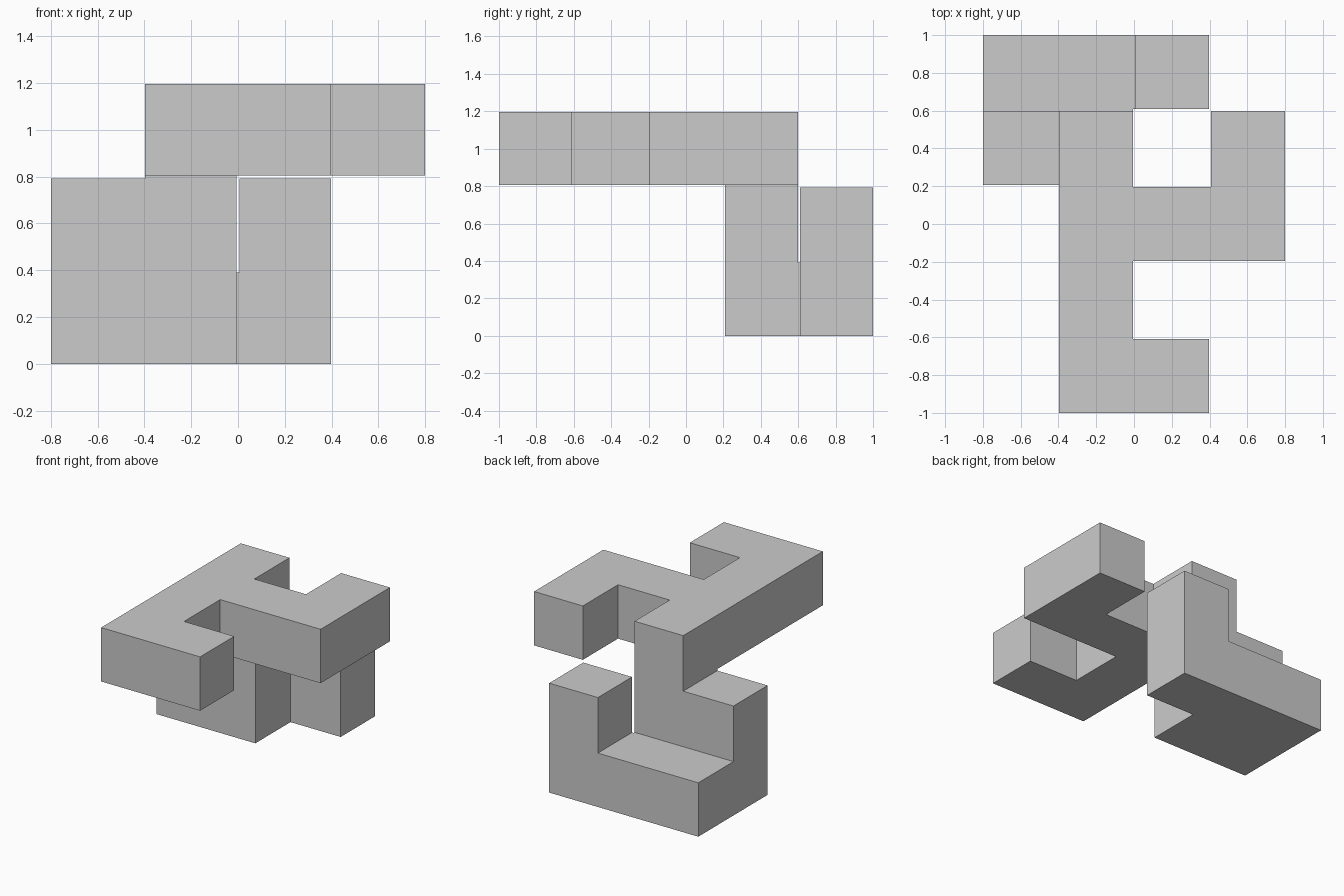
import bpy, bmesh
from itertools import product
from mathutils import Vector

if "Cube" in bpy.data.objects:
    bpy.data.objects.remove(bpy.data.objects["Cube"])

PITCH, INSET = 0.4024, 0.006   # cell spacing and clearance on every outer face
SIZE = (4, 5, 3)

# Bars of the piece as inclusive cell ranges: (x0, x1), (y0, y1), (z0, z1)
BARS = [
    ((1, 1), (0, 3), (2, 2)),   # top spine
    ((2, 2), (0, 0), (2, 2)),   # front hook
    ((2, 3), (2, 2), (2, 2)),   # side arm
    ((3, 3), (3, 3), (2, 2)),   # side arm hook
    ((0, 1), (3, 3), (0, 1)),   # upright wall under the spine
    ((0, 2), (4, 4), (0, 0)),   # back foot
    ((2, 2), (4, 4), (1, 1)),   # back foot post
]
cells = {c for bar in BARS for c in product(*(range(a, b + 1) for a, b in bar))}


def touching(slot):
    """Cells touching a slot: even slots are cells, odd slots are thin joints."""
    return product(*({s // 2, (s + 1) // 2} for s in slot))


def plane(i, axis):
    """Coordinate of the i-th slot boundary along an axis."""
    pos = (i + 1) // 2 * PITCH + (INSET if i % 2 == 0 else -INSET)
    return pos - (INSET if axis == 2 else SIZE[axis] * PITCH / 2)


# Joints are solid only where all the cells around them are
solid = {s for s in product(*(range(2 * n - 1) for n in SIZE))
         if all(c in cells for c in touching(s))}

bm = bmesh.new()
for s in solid:
    for axis, side in product(range(3), (0, 1)):
        neighbour = list(s)
        neighbour[axis] += 2 * side - 1
        if tuple(neighbour) in solid:
            continue
        u, v = (axis + 1) % 3, (axis + 2) % 3
        quad = []
        for du, dv in ((0, 0), (1, 0), (1, 1), (0, 1)):
            k = list(s)
            k[axis] += side
            k[u] += du
            k[v] += dv
            quad.append(bm.verts.new(Vector([plane(k[a], a) for a in range(3)])))
        bm.faces.new(quad if side else quad[::-1])

# Weld, then merge coplanar quads into clean flat faces
bmesh.ops.remove_doubles(bm, verts=bm.verts, dist=0.0005)
bmesh.ops.dissolve_limit(bm, angle_limit=0.01, verts=bm.verts, edges=bm.edges)

mesh = bpy.data.meshes.new("puzzle_piece")
bm.to_mesh(mesh)
bm.free()
bpy.context.collection.objects.link(bpy.data.objects.new("puzzle_piece", mesh))
